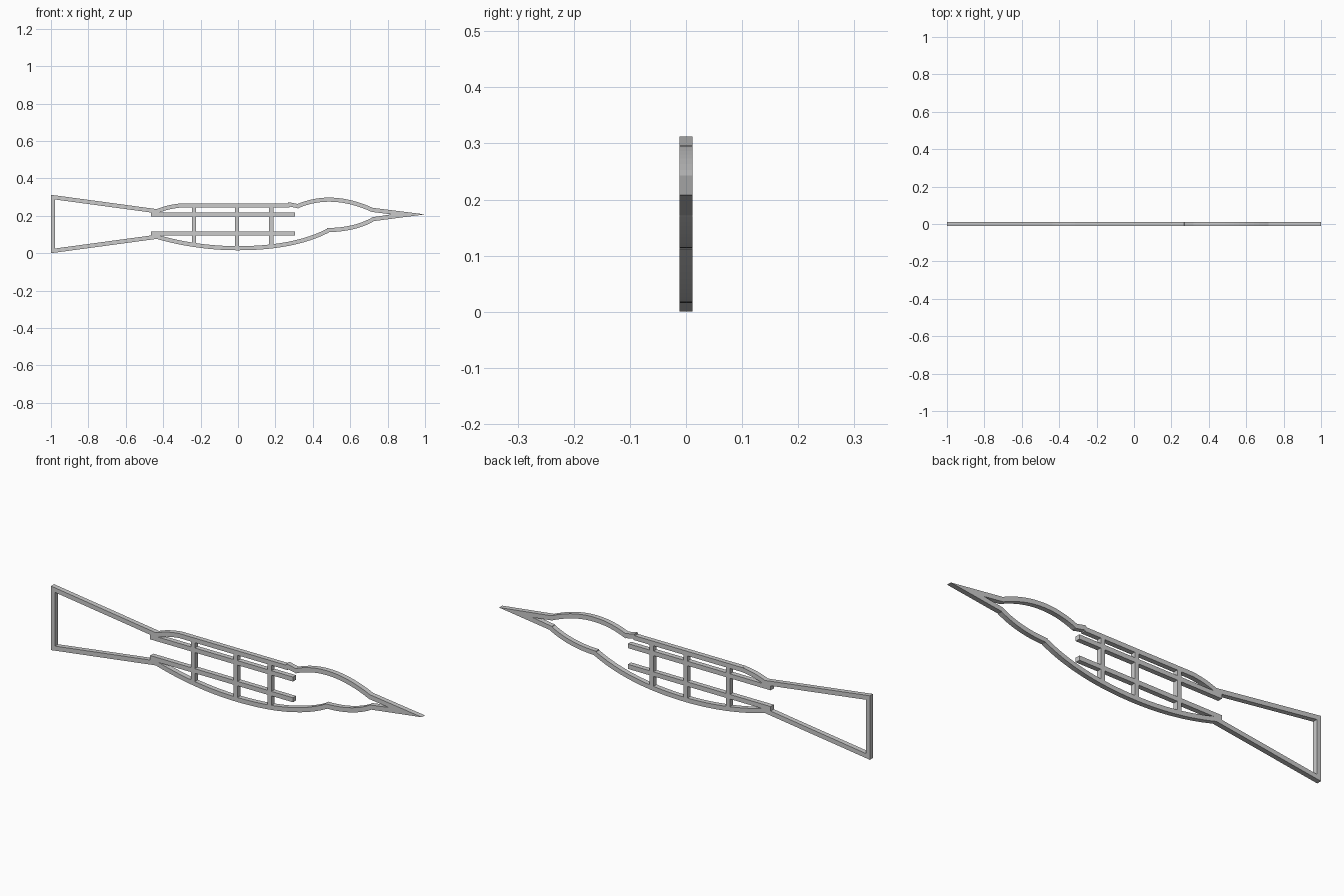
import bpy, bmesh
from mathutils import Vector

if "Cube" in bpy.data.objects:
    bpy.data.objects.remove(bpy.data.objects["Cube"])

HALF_W = 0.011   # half width of each bar in the drawing plane
HALF_Y = 0.012   # half depth


def plate(name, outline):
    """Extrude a closed x-z outline along y."""
    bm = bmesh.new()
    face = bm.faces.new([bm.verts.new((x, -HALF_Y, z)) for x, z in outline])
    ext = bmesh.ops.extrude_face_region(bm, geom=[face])
    moved = [v for v in ext["geom"] if isinstance(v, bmesh.types.BMVert)]
    bmesh.ops.translate(bm, verts=moved, vec=(0, 2 * HALF_Y, 0))
    bmesh.ops.recalc_face_normals(bm, faces=bm.faces[:])
    me = bpy.data.meshes.new(name)
    bm.to_mesh(me)
    bm.free()
    ob = bpy.data.objects.new(name, me)
    bpy.context.collection.objects.link(ob)
    return ob


def strip(name, path):
    """Constant-width mitred bar following an x-z centre line."""
    pts = [Vector(p) for p in path]
    left, right = [], []
    for i, p in enumerate(pts):
        a = (p - pts[i - 1]).normalized() if i else None
        b = (pts[i + 1] - p).normalized() if i < len(pts) - 1 else None
        a, b = a or b, b or a
        na, nb = Vector((-a.y, a.x)), Vector((-b.y, b.x))
        m = (na + nb).normalized()
        off = m * (HALF_W / m.dot(na))
        left.append(p + off)
        right.append(p - off)
    return plate(name, left + right[::-1])


def bend(p0, p1, p2, n=12):
    """Quadratic curve samples."""
    p0, p1, p2 = Vector(p0), Vector(p1), Vector(p2)
    return [p0 * (1 - t) ** 2 + p1 * 2 * t * (1 - t) + p2 * t * t
            for t in (i / n for i in range(n + 1))]


# Flared tail frame
strip("tail_frame", [(-0.42, 0.223), (-0.989, 0.300), (-0.989, 0.013), (-0.42, 0.090)])

# Back outline: shoulder curve and straight top
strip("back_curve", bend((-0.435, 0.224), (-0.38, 0.248), (-0.31, 0.255), 6))
strip("back_bar", [(-0.315, 0.255), (0.275, 0.255)])
strip("neck_link", [(0.267, 0.263), (0.325, 0.251)])

# Belly outline
strip("belly", bend((-0.435, 0.088), (-0.22, 0.027), (0, 0.027))
      + bend((0, 0.027), (0.3, 0.027), (0.483, 0.122))[1:])

# Head outline
strip("head_top", bend((0.315, 0.250), (0.5, 0.332), (0.72, 0.231), 16))
strip("head_bottom", bend((0.477, 0.124), (0.62, 0.125), (0.72, 0.180)))

# Pointed beak with a notch at the back
plate("beak", [(0.712, 0.244), (1.0, 0.208), (0.712, 0.170),
               (0.715, 0.192), (0.82, 0.208), (0.715, 0.221)])

# Inner lattice
for name, z in (("upper_rail", 0.207), ("lower_rail", 0.106)):
    strip(name, [(-0.465, z), (0.305, z)])
for i, (x, z) in enumerate(((-0.235, 0.040), (-0.005, 0.027), (0.178, 0.038))):
    strip(f"rib_{i + 1}", [(x, z), (x, 0.252)])
